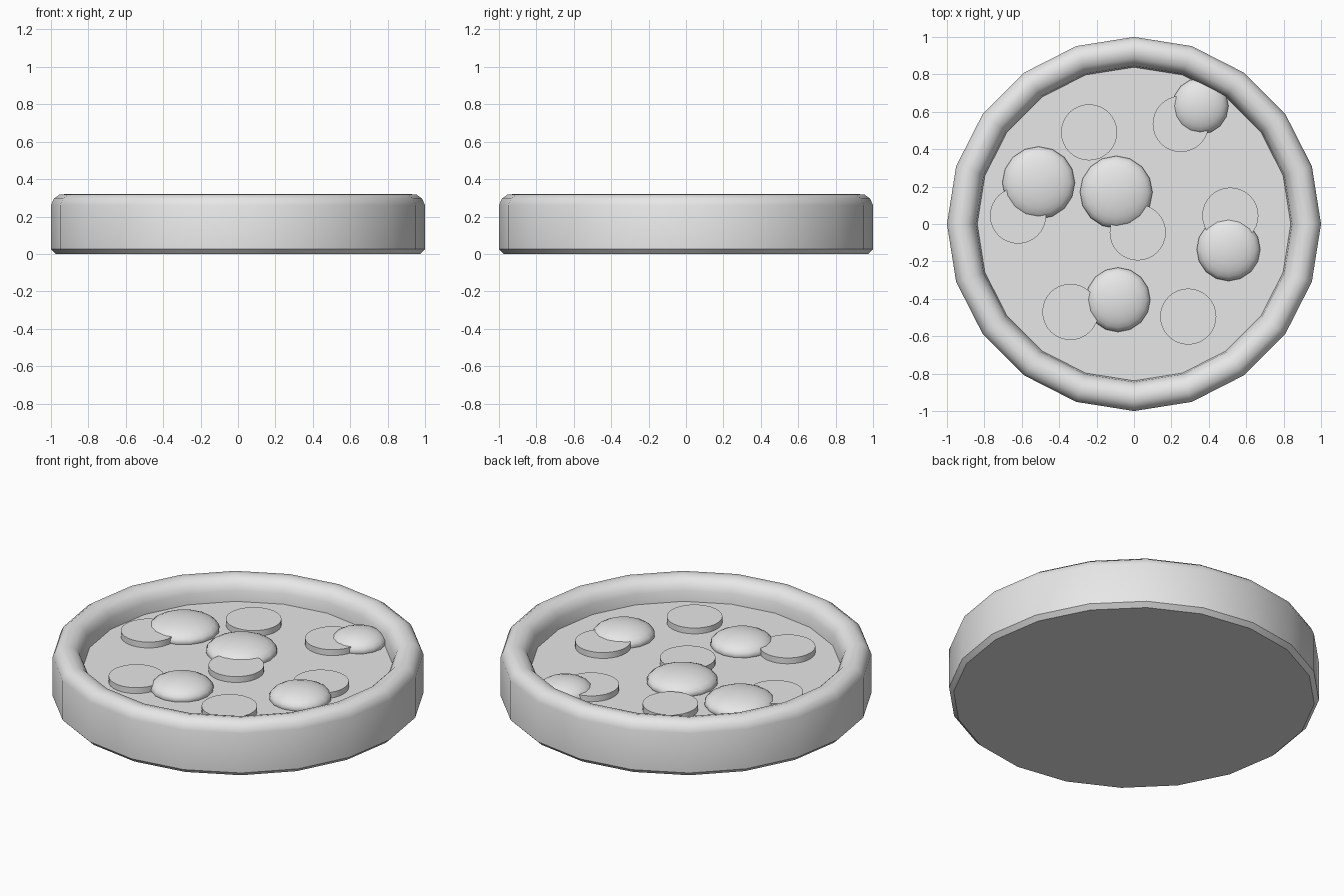
import bpy, bmesh, math

cube = bpy.data.objects.get("Cube")
if cube:
    bpy.data.objects.remove(cube, do_unlink=True)

# Single plain colour
grey = bpy.data.materials.new("light grey")
grey.use_nodes = True
grey.diffuse_color = (0.8, 0.8, 0.8, 1)
grey.node_tree.nodes["Principled BSDF"].inputs["Base Color"].default_value = (0.8, 0.8, 0.8, 1)


def finish(obj, name, angle):
    obj.name = name
    obj.data.materials.append(grey)
    bpy.ops.object.select_all(action='DESELECT')
    obj.select_set(True)
    bpy.context.view_layer.objects.active = obj
    bpy.ops.object.shade_smooth_by_angle(angle=math.radians(angle))


def lathe(name, profile, sides):
    """Revolve (radius, height) points around z and cap both ends."""
    bm = bmesh.new()
    rings = [[bm.verts.new((r * math.cos(math.tau * i / sides),
                            r * math.sin(math.tau * i / sides), z))
              for i in range(sides)] for r, z in profile]
    for low, high in zip(rings, rings[1:]):
        for i in range(sides):
            j = (i + 1) % sides
            bm.faces.new((low[i], low[j], high[j], high[i]))
    bm.faces.new(rings[0][::-1])
    bm.faces.new(rings[-1])
    mesh = bpy.data.meshes.new(name)
    bm.to_mesh(mesh)
    bm.free()
    obj = bpy.data.objects.new(name, mesh)
    bpy.context.collection.objects.link(obj)
    finish(obj, name, 42)
    return obj


# Crust with a raised rounded rim and a sunken flat floor
lathe("crust_base", [(0.975, 0), (1, 0.025), (1, 0.26), (0.985, 0.295),
                     (0.955, 0.317), (0.92, 0.32), (0.885, 0.31),
                     (0.86, 0.285), (0.845, 0.25), (0.838, 0.19)], 20)

# Thin round slices
slices = [(-0.24, 0.49), (0.25, 0.535), (-0.62, 0.045), (0.515, 0.045),
          (0.02, -0.045), (-0.34, -0.47), (0.29, -0.495)]
for n, (x, y) in enumerate(slices, 1):
    bpy.ops.mesh.primitive_cylinder_add(vertices=32, radius=0.15, depth=0.05,
                                        location=(x, y, 0.2))
    finish(bpy.context.object, f"round_slice_{n}", 30)

# Flattened domes resting on the floor
domes = [(-0.51, 0.22, 0.194), (-0.095, 0.17, 0.194), (0.355, 0.63, 0.15),
         (0.505, -0.135, 0.17), (-0.085, -0.405, 0.172)]
for n, (x, y, r) in enumerate(domes, 1):
    bpy.ops.mesh.primitive_uv_sphere_add(segments=16, ring_count=12, radius=1,
                                         location=(x, y, 0.2))
    dome = bpy.context.object
    dome.scale = (r, r, 0.068)
    bpy.ops.object.transform_apply(location=False, rotation=False, scale=True)
    finish(dome, f"melted_dome_{n}", 60)
